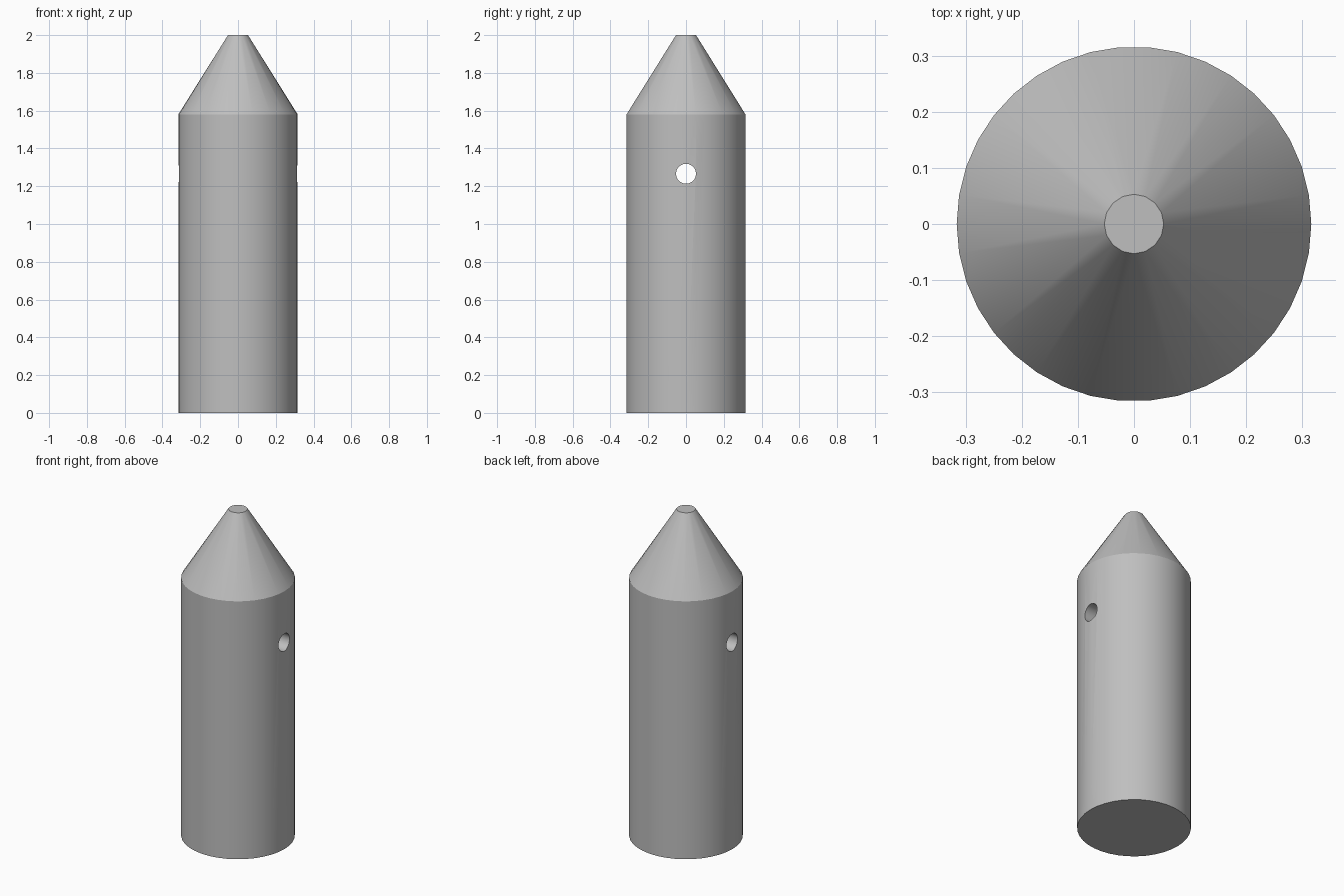
import bpy, bmesh, math
from mathutils import Matrix

cube = bpy.data.objects.get("Cube")
if cube:
    bpy.data.objects.remove(cube, do_unlink=True)

RADIUS, TIP_RADIUS = 0.316, 0.053
SHOULDER, HEIGHT = 1.58, 2.0
HOLE_RADIUS, HOLE_HEIGHT = 0.053, 1.266

grey = bpy.data.materials.new("grey")
grey.use_nodes = True
colour = (0.52, 0.52, 0.52, 1)
grey.diffuse_color = colour
grey.node_tree.nodes["Principled BSDF"].inputs["Base Color"].default_value = colour


def add_object(name, bm):
    bmesh.ops.recalc_face_normals(bm, faces=bm.faces)
    mesh = bpy.data.meshes.new(name)
    bm.to_mesh(mesh)
    bm.free()
    mesh.materials.append(grey)
    obj = bpy.data.objects.new(name, mesh)
    bpy.context.collection.objects.link(obj)
    return obj


def ring(bm, radius, z, sides):
    verts = []
    for i in range(sides):
        a = math.tau * i / sides
        verts.append(bm.verts.new((radius * math.cos(a), radius * math.sin(a), z)))
    edges = [bm.edges.new((verts[i - 1], verts[i])) for i in range(sides)]
    return verts, edges


# Pointed body: straight shaft, tapered nose with a small flat tip
bm = bmesh.new()
base = ring(bm, RADIUS, 0, 38)
shoulder = ring(bm, RADIUS, SHOULDER, 38)
tip = ring(bm, TIP_RADIUS, HEIGHT, 16)
for lower, upper in ((base, shoulder), (shoulder, tip)):
    bmesh.ops.bridge_loops(bm, edges=lower[1] + upper[1])
bm.faces.new(base[0])
bm.faces.new(tip[0])
body = add_object("pointed_body", bm)

# Cross hole running from side to side
bm = bmesh.new()
bmesh.ops.create_cone(
    bm, cap_ends=True, segments=24, radius1=HOLE_RADIUS, radius2=HOLE_RADIUS, depth=1,
    matrix=Matrix.Translation((0, 0, HOLE_HEIGHT)) @ Matrix.Rotation(math.pi / 2, 4, "Y"))
cutter = add_object("hole_cutter", bm)

cut = body.modifiers.new("cross_hole", "BOOLEAN")
cut.operation = "DIFFERENCE"
cut.solver = "EXACT"
cut.object = cutter

bpy.ops.object.select_all(action="DESELECT")
body.select_set(True)
bpy.context.view_layer.objects.active = body
bpy.ops.object.modifier_apply(modifier=cut.name)
bpy.data.objects.remove(cutter, do_unlink=True)
bpy.ops.object.shade_smooth_by_angle(angle=math.radians(25))
